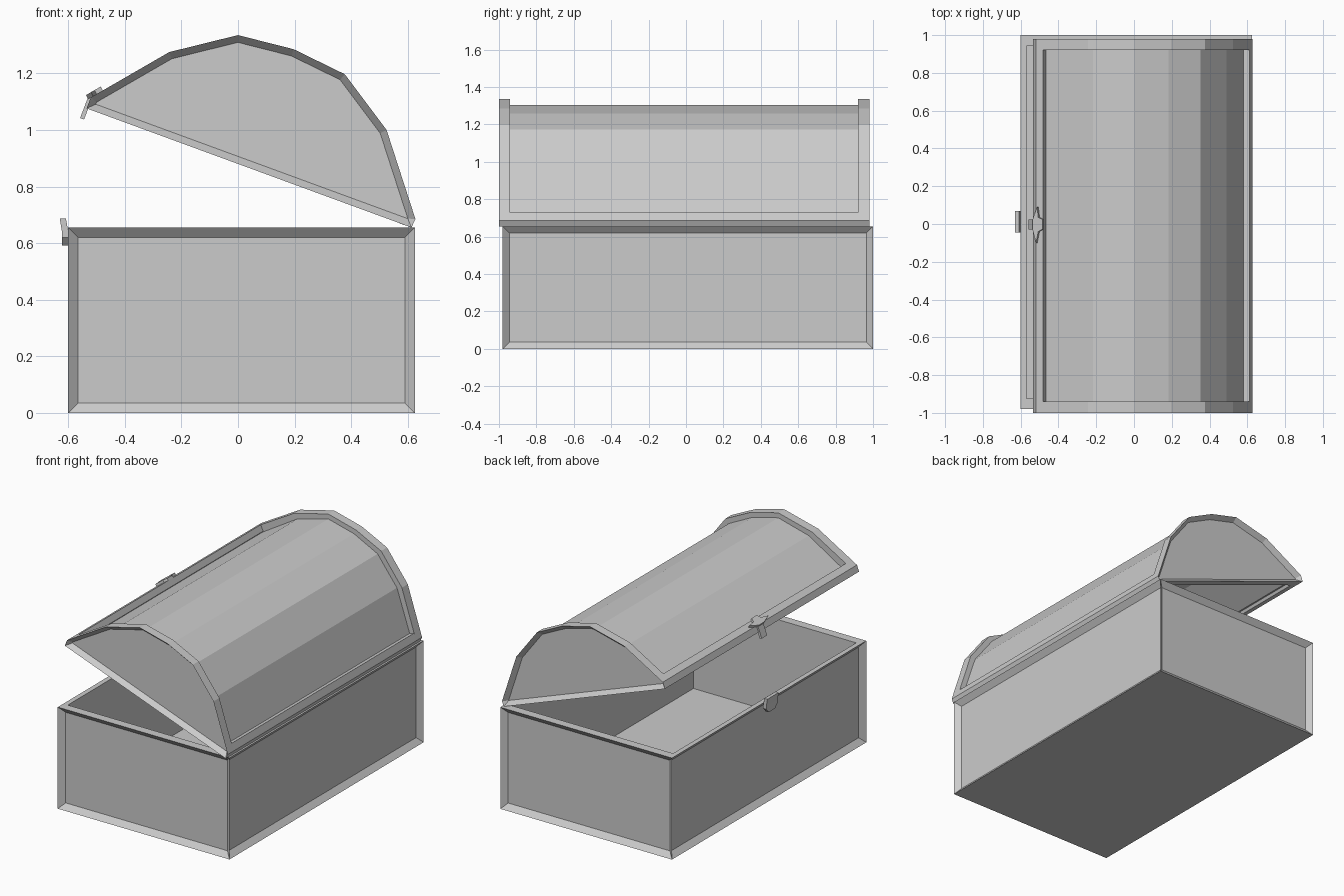
import bpy
import bmesh
from mathutils import Vector

if "Cube" in bpy.data.objects:
    bpy.data.objects.remove(bpy.data.objects["Cube"], do_unlink=True)

grey = bpy.data.materials.new("plain_grey")
grey.use_nodes = True
grey.diffuse_color = (0.6, 0.6, 0.6, 1)
grey.node_tree.nodes["Principled BSDF"].inputs["Base Color"].default_value = grey.diffuse_color


def finish(name, bm):
    mesh = bpy.data.meshes.new(name)
    bm.to_mesh(mesh)
    bm.free()
    mesh.materials.append(grey)
    obj = bpy.data.objects.new(name, mesh)
    bpy.context.scene.collection.objects.link(obj)
    return obj


def prism(points, lo, hi, place):
    """Closed prism: 2D profile swept from lo to hi, mapped to space by place()."""
    bm = bmesh.new()
    a, b = [[bm.verts.new(place(u, v, w)) for u, v in points] for w in (lo, hi)]
    bm.faces.new(a)
    bm.faces.new(b[::-1])
    for i in range(len(a)):
        j = (i + 1) % len(a)
        bm.faces.new((a[j], a[i], b[i], b[j]))
    bmesh.ops.recalc_face_normals(bm, faces=bm.faces)
    return bm


def along_y(u, v, w):
    return (u, w, v)


def along_x(u, v, w):
    return (w, u, v)


# Box body: framed panels on four sides and a hollow top
WALL_X, WALL_Y, FLOOR, TOP = 0.045, 0.07, 0.05, 0.655
body = prism([(-0.6, -0.98), (0.625, -0.98), (0.625, 1.0), (-0.6, 1.0)], 0, TOP,
             lambda u, v, w: (u, v, w))
sides = [f for f in body.faces if abs(f.normal.z) < 0.5]
top = [f for f in body.faces if f.normal.z > 0.5]
bmesh.ops.inset_individual(body, faces=sides, thickness=0.05, depth=-0.03)
bmesh.ops.inset_individual(body, faces=top, thickness=WALL_X)
for v in top[0].verts:
    v.co.y -= (WALL_Y - WALL_X) * (1 if v.co.y > 0 else -1)
bmesh.ops.inset_individual(body, faces=top, thickness=0, depth=FLOOR - TOP)
finish("box_body", body)

# Lid end arches with a recessed panel on the outside
arch = [(-0.535, 1.076), (-0.52, 1.115), (-0.243, 1.275), (0, 1.335), (0.197, 1.285),
        (0.377, 1.197), (0.525, 1.0), (0.627, 0.685), (0.613, 0.655)]
for name, lo, hi, out in (("lid_end_front", -1.0, -0.94, -1), ("lid_end_back", 0.92, 0.98, 1)):
    end = prism(arch, lo, hi, along_y)
    panel = [f for f in end.faces if f.normal.y * out > 0.9]
    bmesh.ops.inset_region(end, faces=panel, thickness=0.025, depth=-0.03,
                           use_even_offset=True, use_boundary=True)
    finish(name, end)

# Curved lid shell, set below the end arches and hollow underneath
outer = [Vector(p) for p in ((-0.49, 1.08), (-0.218, 1.246), (0, 1.303), (0.183, 1.257),
                             (0.352, 1.172), (0.49, 0.99), (0.59, 0.692))]
centre = Vector((0.05, 0.875))
inner = [centre + (p - centre) * 0.95 for p in outer]
finish("lid_shell", prism(outer + inner[::-1], -0.95, 0.93, along_y))

# Long lid rails
rails = {
    "lid_latch_rail": [(-0.535, 1.076), (-0.52, 1.115), (-0.482, 1.137), (-0.465, 1.1), (-0.49, 1.06)],
    "lid_hinge_rail": [(0.613, 0.655), (0.627, 0.685), (0.612, 0.73), (0.58, 0.72), (0.57, 0.67)],
}
for name, points in rails.items():
    finish(name, prism(points, -0.94, 0.92, along_y))

# Winged hasp lying on the lid slope, with a hanging tongue
wings = [(-0.53, -0.03), (-0.512, -0.1), (-0.5, -0.04), (-0.478, -0.028),
         (-0.478, 0.025), (-0.5, 0.035), (-0.506, 0.09), (-0.53, 0.025)]
finish("hasp_plate", prism(wings, 0, 0.014,
                           lambda u, v, w: (u - w * 0.5, v, 1.115 + (u + 0.52) * 0.58 + w)))
tongue = [(-0.558, 1.042), (-0.544, 1.037), (-0.515, 1.112), (-0.529, 1.118)]
finish("hasp_tongue", prism(tongue, -0.03, 0.025, along_y))

# Catch on the box, with a tilted upper half
shield = [(-0.045, 0.64), (0.07, 0.64), (0.07, 0.62), (0.045, 0.592), (-0.02, 0.592), (-0.045, 0.62)]
finish("catch_lower", prism(shield, -0.622, -0.6, along_x))
tilt = [(-0.63, 0.687), (-0.608, 0.687), (-0.6, 0.64), (-0.622, 0.64)]
finish("catch_upper", prism(tilt, -0.045, 0.07, along_y))
